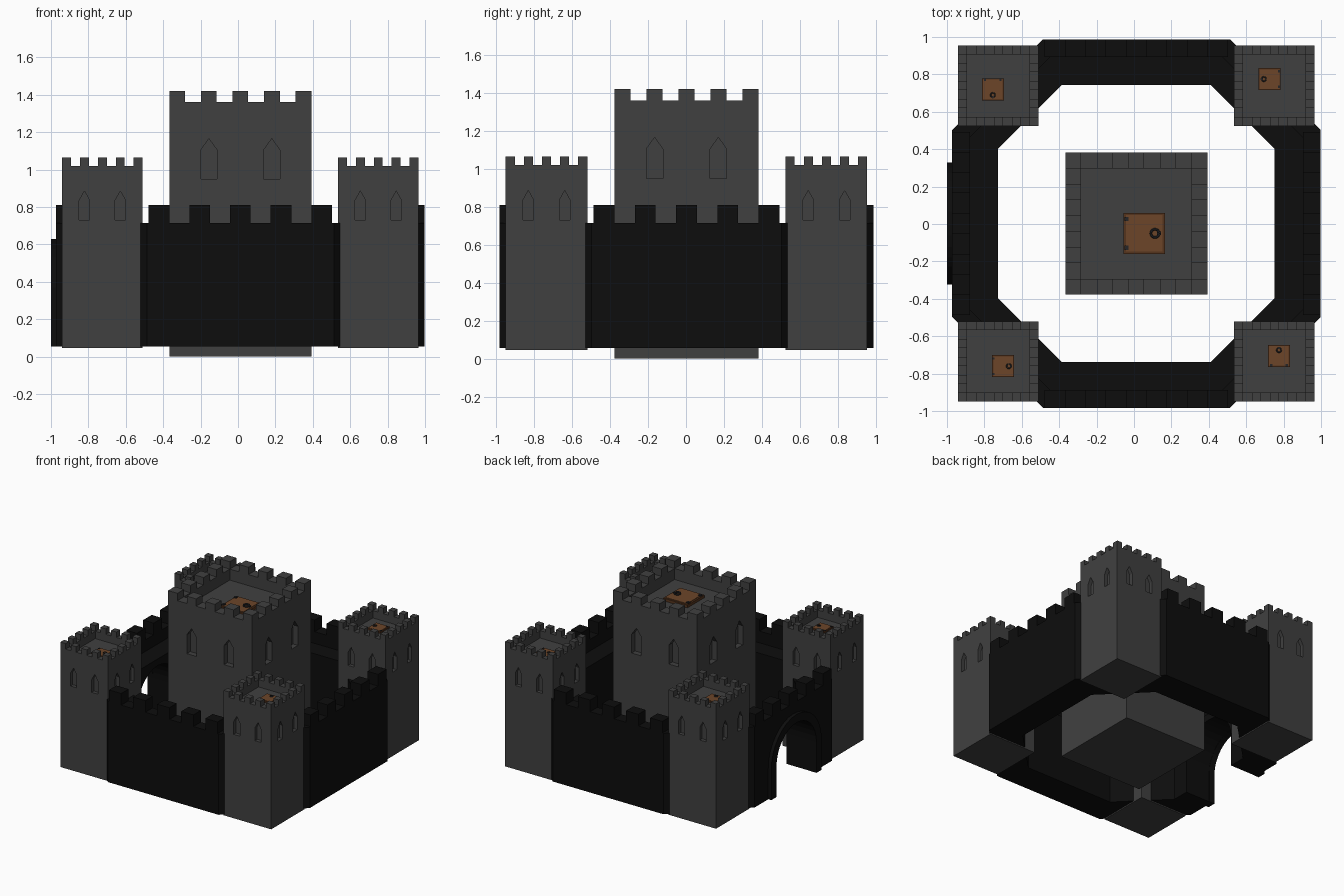
import bpy
import bmesh
from math import pi, sin, cos, tan
from mathutils import Matrix, Vector

if "Cube" in bpy.data.objects:
    bpy.data.objects.remove(bpy.data.objects["Cube"])

CX, CY = 0.0125, 0.0025


def material(name, rgb):
    mat = bpy.data.materials.new(name)
    mat.use_nodes = True
    mat.diffuse_color = (*rgb, 1)
    mat.node_tree.nodes["Principled BSDF"].inputs["Base Color"].default_value = (*rgb, 1)
    return mat


tower_stone = material("tower stone grey", (0.051, 0.051, 0.051))
wall_stone = material("wall stone black", (0.004, 0.004, 0.004))
hatch_wood = material("hatch wood brown", (0.15, 0.06, 0.022))
frame_wood = material("frame wood dark brown", (0.09, 0.034, 0.012))
iron = material("iron dark grey", (0.018, 0.018, 0.02))


def finish(name, bm, mat):
    bmesh.ops.recalc_face_normals(bm, faces=bm.faces)
    mesh = bpy.data.meshes.new(name)
    bm.to_mesh(mesh)
    bm.free()
    mesh.materials.append(mat)
    obj = bpy.data.objects.new(name, mesh)
    bpy.context.collection.objects.link(obj)
    return obj


def box(bm, lo, hi, matrix=Matrix()):
    lo, hi = Vector(lo), Vector(hi)
    size = Matrix.Diagonal((*(hi - lo), 1))
    bmesh.ops.create_cube(bm, size=1, matrix=matrix @ Matrix.Translation((lo + hi) / 2) @ size)


def prism(bm, points, z0, z1, matrix=Matrix()):
    low = [bm.verts.new(matrix @ Vector((x, y, z0))) for x, y in points]
    high = [bm.verts.new(matrix @ Vector((x, y, z1))) for x, y in points]
    bm.faces.new(low)
    bm.faces.new(high)
    for i in range(len(points)):
        j = i - 1
        bm.faces.new((low[j], low[i], high[i], high[j]))


def band(bm, outer, inner, z0, z1, closed=True, matrix=Matrix()):
    """Solid strip between two matching outlines."""
    rows = [[bm.verts.new(matrix @ Vector((*p, z))) for p, z in
             ((o, z0), (i, z0), (i, z1), (o, z1))] for o, i in zip(outer, inner)]
    for k in range(0 if closed else 1, len(rows)):
        a, b = rows[k - 1], rows[k]
        for s in range(4):
            bm.faces.new((a[s - 1], a[s], b[s], b[s - 1]))
    if not closed:
        bm.faces.new(rows[0])
        bm.faces.new(rows[-1])


def cut(obj, cutter):
    cutter.hide_render = True
    mod = obj.modifiers.new("cut", "BOOLEAN")
    mod.operation, mod.solver, mod.object = "DIFFERENCE", "EXACT", cutter
    graph = bpy.context.evaluated_depsgraph_get()
    mesh = bpy.data.meshes.new_from_object(obj.evaluated_get(graph))
    obj.modifiers.clear()
    obj.data = mesh
    bpy.data.objects.remove(cutter)


def square(h):
    return [(-h, -h), (h, -h), (h, h), (-h, h)]


def octagon(inset):
    a = 0.985 - inset
    b = 0.5 - inset * tan(pi / 8)
    return [(CX + x, CY + y) for x, y in
            ((a, -b), (a, b), (b, a), (-b, a), (-a, b), (-a, -b), (-b, -a), (b, -a))]


# Local (u, v, w) mapped onto (y, z, x), for outlines drawn on a wall facing x
UPRIGHT = Matrix(((0, 0, 1, 0), (1, 0, 0, 0), (0, 1, 0, 0), (0, 0, 0, 1)))


def tower(name, x, y, half, z0, deck, gap_z, top, win):
    place = Matrix.Translation((x, y, 0))
    bm = bmesh.new()
    box(bm, (-half, -half, z0), (half, half, deck))
    body = finish(name, bm, tower_stone)
    # Pointed window recesses, two on each side
    offset, w, sill, shoulder, tip, depth = win
    bm = bmesh.new()
    for side in range(4):
        turn = Matrix.Rotation(side * pi / 2, 4, "Z") @ UPRIGHT
        for c in (-offset, offset):
            outline = [(c - w, sill), (c + w, sill), (c + w, shoulder), (c, tip), (c - w, shoulder)]
            prism(bm, outline, half - depth, half + 0.05, turn)
    cut(body, finish("window_cutter", bm, tower_stone))
    body.matrix_world = place
    # Parapet with merlons on every second cell of a nine by nine grid
    cell = half * 2 / 9
    bm = bmesh.new()
    band(bm, square(half), square(half - cell), deck, gap_z)
    for i in range(0, 9, 2):
        for j in range(0, 9, 2):
            if i in (0, 8) or j in (0, 8):
                px, py = i * cell - half, j * cell - half
                box(bm, (px, py, gap_z), (px + cell, py + cell, top))
    finish(name + "_battlement", bm, tower_stone).matrix_world = place


def hatch(name, x, y, z, size, turns):
    place = Matrix.Translation((x, y, z)) @ Matrix.Rotation(turns * pi / 2, 4, "Z") @ Matrix.Scale(size, 4)
    bm = bmesh.new()
    band(bm, square(0.5), square(0.43), 0, 0.1)
    finish(name + "_frame", bm, frame_wood).matrix_world = place
    bm = bmesh.new()
    box(bm, (-0.44, -0.44, 0), (0.44, 0.44, 0.12))
    finish(name + "_door", bm, hatch_wood).matrix_world = place
    bm = bmesh.new()
    for s in (-0.35, 0.35):
        box(bm, (-0.48, s - 0.05, 0.08), (-0.38, s + 0.05, 0.15))
    box(bm, (0.31, -0.04, 0.11), (0.41, 0.04, 0.17))
    finish(name + "_hinges", bm, iron).matrix_world = place
    bpy.ops.mesh.primitive_torus_add(major_segments=16, minor_segments=6,
                                     major_radius=0.1, minor_radius=0.03)
    ring = bpy.context.object
    ring.name = name + "_ring_handle"
    ring.data.materials.append(iron)
    bpy.ops.object.shade_smooth_by_angle()
    ring.matrix_world = place @ Matrix.Translation((0.26, 0, 0.15))


# Central keep
tower("keep", CX, CY, 0.38, 0, 1.27, 1.36, 1.42, (0.168, 0.043, 0.95, 1.105, 1.165, 0.045))
hatch("keep_hatch", 0.055, -0.05, 1.27, 0.22, 0)

# Four corner towers, each with its own hatch position and turn
corners = {
    "back_right": (-1, 1, -0.755, 0.72, 3),
    "back_left": (1, 1, 0.725, 0.775, 2),
    "front_right": (-1, -1, -0.7, -0.76, 0),
    "front_left": (1, -1, 0.775, -0.705, 1),
}
for key, (sx, sy, hx, hy, turns) in corners.items():
    tower(key + "_tower", CX + sx * 0.7375, CY + sy * 0.7375, 0.215, 0.045, 0.96, 1.02, 1.065,
          (0.096, 0.028, 0.73, 0.835, 0.885, 0.03))
    hatch(key + "_hatch", hx, hy, 0.96, 0.118, turns)


# Curtain wall with an arched gateway through the right side
def arch(r, bottom):
    spring = 0.305
    curve = [(CY + r * cos(pi * k / 16), spring + r * sin(pi * k / 16)) for k in range(17)]
    return [(CY + r, bottom)] + curve + [(CY - r, bottom)]


bm = bmesh.new()
band(bm, octagon(0), octagon(0.245), 0.055, 0.62)
wall = finish("curtain_wall", bm, wall_stone)
bm = bmesh.new()
prism(bm, arch(0.26, -0.1), -1.1, -0.6, UPRIGHT)
cut(wall, finish("gateway_cutter", bm, wall_stone))

bm = bmesh.new()
band(bm, arch(0.325, 0.055), arch(0.258, 0.055), -1.0, -0.95, False, UPRIGHT)
finish("gate_arch", bm, wall_stone)

# Wall parapet and merlons
bm = bmesh.new()
band(bm, octagon(0), octagon(0.095), 0.62, 0.715)
for side in range(4):
    turn = Matrix.Translation((CX, CY, 0)) @ Matrix.Rotation(side * pi / 2, 4, "Z")
    for k in range(-2, 3):
        mid = k * 0.2175
        box(bm, (0.89, mid - 0.055, 0.715), (0.985, mid + 0.055, 0.81), turn)
finish("wall_battlement", bm, wall_stone)
